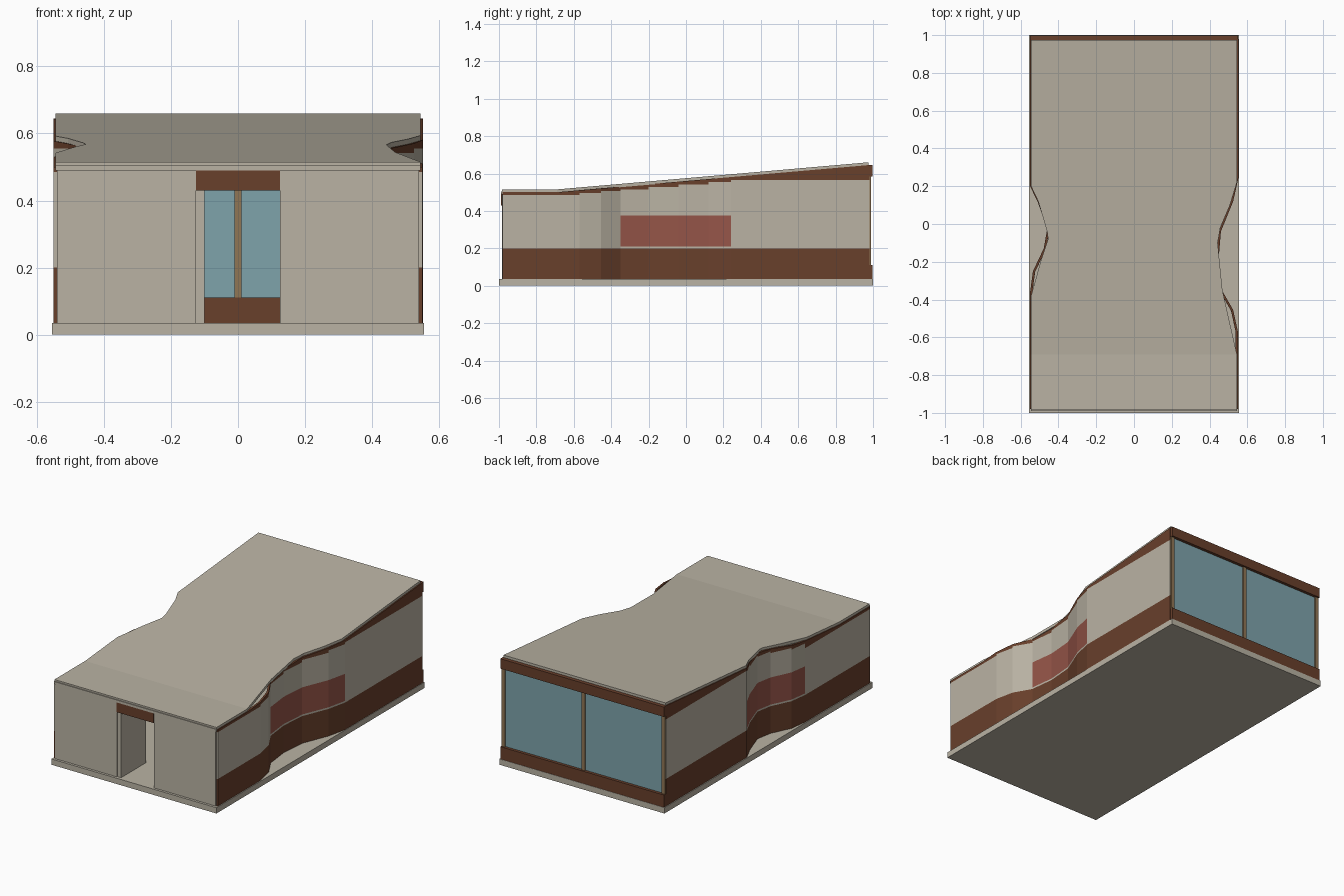
import bpy, bmesh

cube = bpy.data.objects.get("Cube")
if cube:
    bpy.data.objects.remove(cube, do_unlink=True)


def material(name, rgb):
    m = bpy.data.materials.new(name)
    m.use_nodes = True
    m.diffuse_color = (*rgb, 1)
    m.node_tree.nodes["Principled BSDF"].inputs["Base Color"].default_value = (*rgb, 1)
    return m


BEIGE = material("beige_plaster", (0.49, 0.45, 0.37))
BROWN = material("dark_brown_wood", (0.14, 0.05, 0.024))
RED = material("brick_red", (0.30, 0.09, 0.065))
GLASS = material("blue_glass", (0.21, 0.37, 0.41))
TAN = material("tan_frame", (0.28, 0.18, 0.09))


def finish(name, bm, mats):
    me = bpy.data.meshes.new(name)
    bm.to_mesh(me)
    bm.free()
    for m in mats:
        me.materials.append(m)
    ob = bpy.data.objects.new(name, me)
    bpy.context.collection.objects.link(ob)
    return ob


def box(name, x, y, z, mat):
    """Box between pairs of limits on each axis."""
    bm = bmesh.new()
    bmesh.ops.create_cube(bm, size=1)
    for v in bm.verts:
        v.co = [lim[0] if c < 0 else lim[1] for c, lim in zip(v.co, (x, y, z))]
    return finish(name, bm, [mat])


def interp(path, y):
    for (y0, x0), (y1, x1) in zip(path, path[1:]):
        if y <= y1:
            return x0 + (x1 - x0) * max(y - y0, 0) / (y1 - y0)
    return path[-1][1]


FRONT, BACK, CREASE, SLAB = -0.98, 0.98, -0.69, 0.035


def roof_z(y):
    return 0.515 + max(y - CREASE, 0) * 0.087


# Side walls: (y, distance from centre), front to back, with the red stretch
RIGHT = [(FRONT, .55), (-.57, .55), (-.455, .525), (-.35, .465), (-.2, .447),
         (-.04, .46), (.12, .525), (.24, .552), (BACK, .552)]
LEFT = [(FRONT, .55), (-.36, .55), (-.25, .535), (-.13, .478), (-.03, .46),
        (.11, .507), (.2, .55), (BACK, .55)]


def side_wall(name, path, side, red_from, red_to):
    bm = bmesh.new()
    path = sorted(path + [(CREASE, interp(path, CREASE))])
    for (y0, x0), (y1, x1) in zip(path, path[1:]):
        eave = max(roof_z(y0) - 0.03, SLAB)
        red = red_from <= y0 and y1 <= red_to
        levels = [(SLAB, .2, 1), (.2, .21, 0), (.21, .375, 2 if red else 0), (.375, eave, 0)]
        bands = [(b, b, t, t, m) for b, t, m in levels]
        bands.append((eave, eave, roof_z(y1) - .015, roof_z(y0) - .015, 1))
        for b0, b1, t1, t0, m in bands:
            quad = [(side * x0, y0, b0), (side * x1, y1, b1),
                    (side * x1, y1, t1), (side * x0, y0, t0)]
            if side < 0:
                quad.reverse()
            bm.faces.new([bm.verts.new(c) for c in quad]).material_index = m
    bmesh.ops.remove_doubles(bm, verts=bm.verts, dist=1e-4)
    ob = finish(name, bm, [BEIGE, BROWN, RED])
    mod = ob.modifiers.new("thickness", "SOLIDIFY")
    mod.thickness, mod.offset = 0.012, -1


side_wall("right_wall", RIGHT, 1, -.35, .24)
side_wall("left_wall", LEFT, -1, -.36, .2)

# Roof: outline set slightly inside the walls, extruded into a thin slab
ROOF_RIGHT = [(-.985, .545), (CREASE, .545), (-.35, .468), (-.1, .443),
              (-.02, .457), (.1, .508), (.22, .545), (.975, .545)]
ROOF_LEFT = [(-.985, .545), (-.38, .545), (-.2, .495), (-.08, .455),
             (-.04, .46), (.12, .507), (.2, .545), (.975, .545)]
bm = bmesh.new()
rows = []
for y in sorted({p[0] for p in ROOF_RIGHT + ROOF_LEFT}):
    rows.append([bm.verts.new((x, y, roof_z(y) - drop))
                 for x in (-interp(ROOF_LEFT, y), interp(ROOF_RIGHT, y))
                 for drop in (0, .018)])
for a, b in zip(rows, rows[1:]):
    for i, j in ((0, 2), (2, 3), (3, 1), (1, 0)):
        bm.faces.new((a[i], a[j], b[j], b[i]))
for r in (rows[0], rows[-1]):
    bm.faces.new((r[0], r[1], r[3], r[2]))
bmesh.ops.recalc_face_normals(bm, faces=bm.faces)
finish("roof", bm, [BEIGE])

# Ground slab
box("floor_slab", (-.555, .555), (-1, 1), (0, SLAB), BEIGE)

# Front wall with an open doorway
for name, x in (("front_wall_left", (.125, .54)), ("front_wall_right", (-.54, -.125))):
    box(name, x, (-.985, -.965), (SLAB, .49), BEIGE)
box("front_fascia", (-.545, .545), (-.99, -.965), (.49, .505), BEIGE)
box("door_lintel", (-.125, .125), (-.988, -.965), (.43, .49), BROWN)
box("door_leaf", (-.125, -.1), (-.98, -.74), (SLAB, .43), BEIGE)

# Glazed back wall
box("back_glass", (-.54, .54), (.972, .98), (.1, .6), GLASS)
box("back_sill", (-.55, .55), (.965, .998), (SLAB, .11), BROWN)
box("back_header", (-.55, .55), (.965, .998), (.585, .645), BROWN)
for name, x in (("left_post", .538), ("middle_post", 0), ("right_post", -.538)):
    box(name, (x - .011, x + .011), (.962, .988), (.11, .585), TAN)
